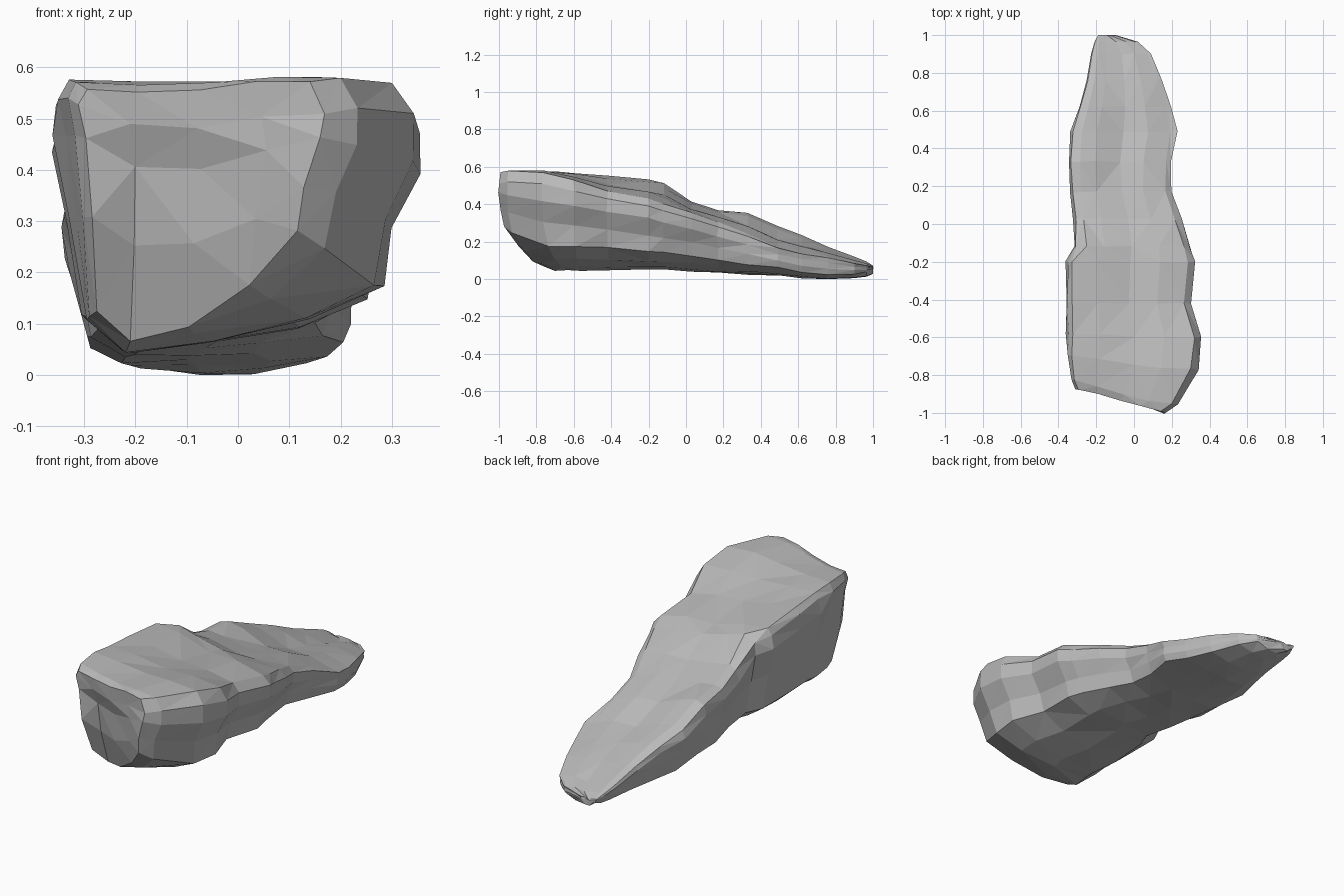
import bpy
import bmesh
import random
from mathutils import Vector

random.seed(4)

cube = bpy.data.objects.get("Cube")
if cube:
    bpy.data.objects.remove(cube, do_unlink=True)

# Stone colour
stone = bpy.data.materials.new("grey_stone")
stone.use_nodes = True
stone.diffuse_color = (0.5, 0.5, 0.5, 1)
stone.node_tree.nodes["Principled BSDF"].inputs["Base Color"].default_value = (0.5, 0.5, 0.5, 1)

# Stations: y, left x, right x, top left z, top right z, bottom z
STATIONS = [
    (-1, -.315, .165, .56, .58, .065),
    (-.96, -.34, .235, .575, .59, .05),
    (-.77, -.36, .345, .575, .585, .045),
    (-.6, -.36, .36, .57, .54, .05),
    (-.42, -.36, .305, .56, .485, .05),
    (-.2, -.36, .325, .535, .445, .05),
    (-.12, -.315, .3, .51, .415, .05),
    (.03, -.32, .25, .42, .365, .045),
    (.17, -.335, .2, .375, .315, .035),
    (.33, -.345, .2, .36, .255, .03),
    (.49, -.335, .23, .285, .185, .025),
    (.62, -.29, .195, .235, .155, .015),
    (.76, -.25, .15, .175, .13, .015),
    (.9, -.225, .09, .12, .095, .025),
    (.965, -.21, .02, .095, .08, .035),
    (1, -.19, -.1, .075, .07, .05),
]
SIDE = 4  # edges along each of the four sides of a section


def smooth_front(x, y, z):
    """Slant the front end and tuck its underside back."""
    w = min(1, max(0, (-.55 - y) / .4))
    slant = .28 * max(0, .15 - x)
    tuck = 1.1 * max(0, .42 - z) ** 2 + .05 * max(0, z - .5)
    return Vector((x, y + w * (slant + tuck), z))


def section(y, xl, xr, zl, zr, zb):
    """One lopsided cross-section: left side, underside, right side, top."""
    w, hl, hr = xr - xl, zl - zb, zr - zb
    ramp = min(.13, max(.005, .08 - .09 * y)) + .35 * max(0, -.75 - y)
    ramp = min(hr * .45, ramp)
    belly = .02 * max(0, y)
    shoulder = .05 if y < -.15 else .1
    undercut = .03 if y < -.7 else 0
    low = .89 + .07 * max(0, min(1, 2 * y))
    pts = [
        (shoulder, zl), (.015, zl - .06 * hl), (undercut, zl - .2 * hl),
        (.04 + undercut, zb + .5 * hl),
        (.09, zb + .13 * hl), (.21, zb), (.45, zb + ramp * .15 - belly),
        (.7, zb + ramp * .5 - belly),
        (low, zb + ramp), (low + .03, zb + ramp + .3 * (hr - ramp)),
        (.99, zb + ramp + .6 * (hr - ramp)), (1, zr - .13 * hr),
        (.94, zr - .01), (.72, zr + .25 * (zl - zr)),
        (.5, zr + .45 * (zl - zr) - .01), (.25, zr + .85 * (zl - zr) - .005),
    ]
    return [smooth_front(xl + u * w, y, z) for u, z in pts]


bm = bmesh.new()


def add_vert(point, jitter):
    return bm.verts.new(point + Vector([random.uniform(-jitter, jitter) for _ in point]))


def bridge(a, b):
    for i in range(len(a)):
        j = (i + 1) % len(a)
        bm.faces.new((a[i], a[j], b[j], b[i]))


def cap(ring, jitter):
    """Close an end with a grid blended between the four sides of its ring."""
    n = SIDE
    left, low = ring[:n + 1], ring[n:2 * n + 1]
    right, top = ring[2 * n:3 * n + 1][::-1], (ring[3 * n:] + ring[:1])[::-1]
    grid = [top]
    for r in range(1, n):
        v = r / n
        row = [left[r]]
        for c in range(1, n):
            u = c / n
            across = left[r].co.lerp(right[r].co, u)
            down = top[c].co.lerp(low[c].co, v)
            corners = top[0].co.lerp(top[n].co, u).lerp(low[0].co.lerp(low[n].co, u), v)
            row.append(add_vert(across + down - corners, jitter))
        grid.append(row + [right[r]])
    grid.append(low)
    for a, b in zip(grid, grid[1:]):
        for c in range(n):
            bm.faces.new((a[c], a[c + 1], b[c + 1], b[c]))


# Body: loft the sections, then close both ends
rings = []
for row in STATIONS:
    amount = .005 if row[0] < .6 else .002
    rings.append([add_vert(p, amount) for p in section(*row)])
for a, b in zip(rings, rings[1:]):
    bridge(a, b)
cap(rings[0], .008)
cap(rings[-1], .001)

# Irregular triangular facets, resting on the ground
bmesh.ops.recalc_face_normals(bm, faces=bm.faces)
bmesh.ops.triangulate(bm, faces=bm.faces, quad_method='SHORT_EDGE')
floor = min(v.co.z for v in bm.verts)
bmesh.ops.translate(bm, verts=bm.verts, vec=(0, 0, -floor))

mesh = bpy.data.meshes.new("rock")
bm.to_mesh(mesh)
bm.free()
mesh.materials.append(stone)
rock = bpy.data.objects.new("rock", mesh)
bpy.context.collection.objects.link(rock)
